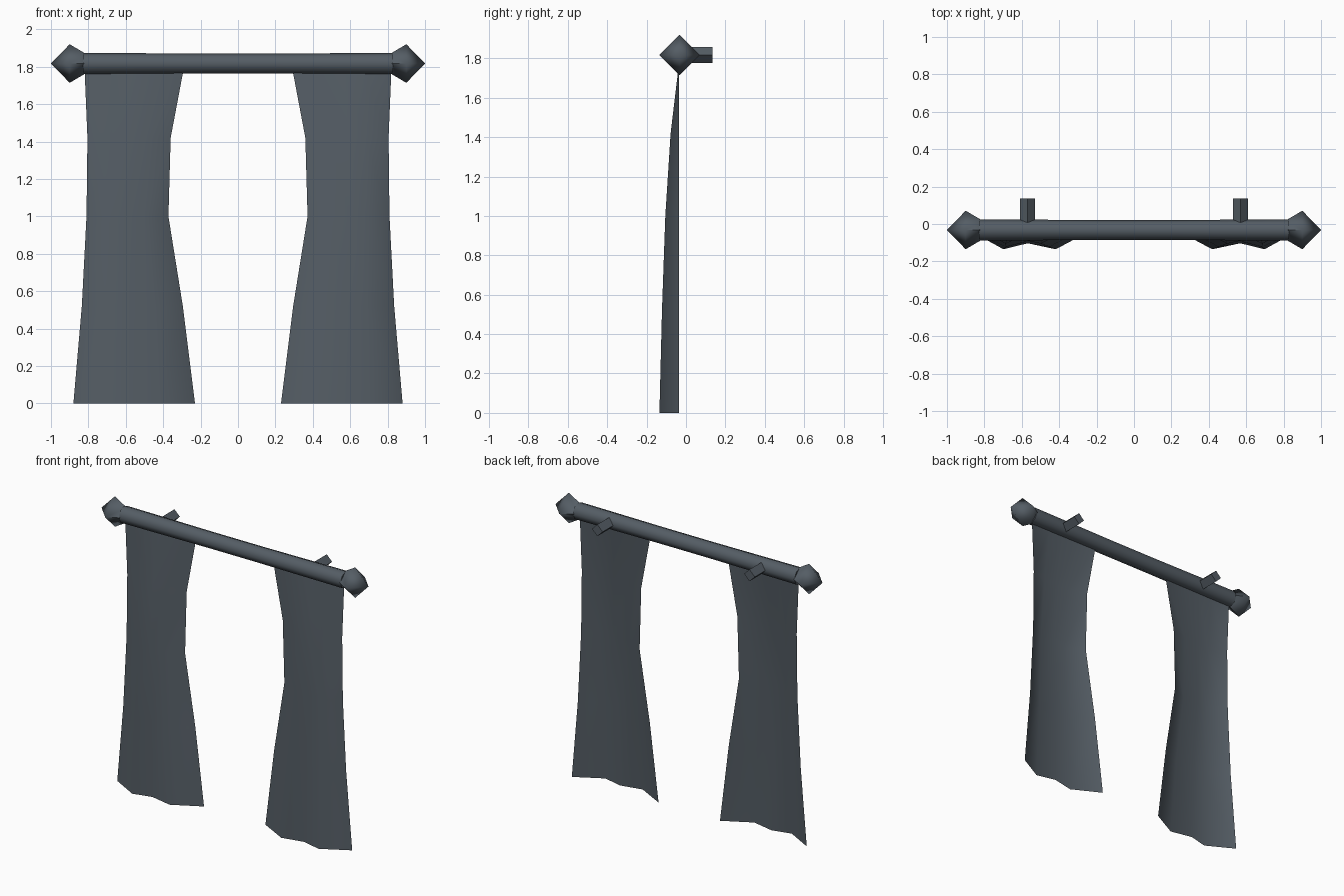
import bpy, bmesh
from math import cos, sin, pi

cube = bpy.data.objects.get("Cube")
if cube:
    bpy.data.objects.remove(cube)

slate = bpy.data.materials.new("slate_grey")
slate.use_nodes = True
colour = (0.09, 0.11, 0.13, 1)
slate.diffuse_color = colour
slate.node_tree.nodes["Principled BSDF"].inputs["Base Color"].default_value = colour

ROD_Y, ROD_Z = -0.032, 1.817


def make_object(name, rows, closed=False, caps=False, angle=80):
    """Skin a grid of points; closed rows form a tube."""
    bm = bmesh.new()
    grid = [[bm.verts.new(p) for p in row] for row in rows]
    n = len(rows[0])
    for a, b in zip(grid, grid[1:]):
        for i in range(n if closed else n - 1):
            j = (i + 1) % n
            bm.faces.new((a[i], a[j], b[j], b[i]))
    if caps:
        bm.faces.new(grid[0])
        bm.faces.new(grid[-1])
    bmesh.ops.remove_doubles(bm, verts=bm.verts, dist=0.0005)
    bmesh.ops.recalc_face_normals(bm, faces=bm.faces)
    mesh = bpy.data.meshes.new(name)
    bm.to_mesh(mesh)
    bm.free()
    mesh.materials.append(slate)
    obj = bpy.data.objects.new(name, mesh)
    bpy.context.collection.objects.link(obj)
    bpy.ops.object.select_all(action="DESELECT")
    obj.select_set(True)
    bpy.context.view_layer.objects.active = obj
    bpy.ops.object.shade_smooth_by_angle(angle=angle * pi / 180)
    return obj


def ring_x(x, r, sides):
    return [(x, ROD_Y + r * cos(2 * pi * i / sides), ROD_Z + r * sin(2 * pi * i / sides))
            for i in range(sides)]


# Rod, very slightly slimmer in the middle
make_object("rod", [ring_x(x, r, 8) for x, r in
                    ((-0.83, 0.057), (-0.18, 0.053), (0.18, 0.053), (0.83, 0.057))],
            closed=True, caps=True)

# Curtain shape: height, outer edge x, inner edge x, fold depth
PROFILE = ((0, 0.88, 0.23, 0.1), (0.52, 0.835, 0.295, 0.087), (1.0, 0.81, 0.372, 0.07),
           (1.42, 0.805, 0.36, 0.043), (1.78, 0.82, 0.292, 0.0))
# Folds across the width: fraction from the outer edge, share of the depth
FOLDS = ((0, 0), (0.28, 1), (0.48, 0.68), (0.71, 1), (1, 0))

for side, s in (("left", 1), ("right", -1)):
    # Pointed four-sided finial
    make_object(side + "_finial", [ring_x(s * x, r, 4) for x, r in
                                   ((0.81, 0.05), (0.9, 0.103), (1.0, 0.0))], closed=True)
    # Wall bracket
    make_object(side + "_bracket", [
        [(s * 0.57 + 0.04 * cos(i * pi / 2), y, ROD_Z + 0.04 * sin(i * pi / 2))
         for i in range(4)] for y in (ROD_Y, 0.135)], closed=True, caps=True)
    # Folded cloth panel
    make_object(side + "_curtain", [
        [(s * (outer + (inner - outer) * f), -0.035 - depth * d, z) for f, d in FOLDS]
        for z, outer, inner, depth in PROFILE])
